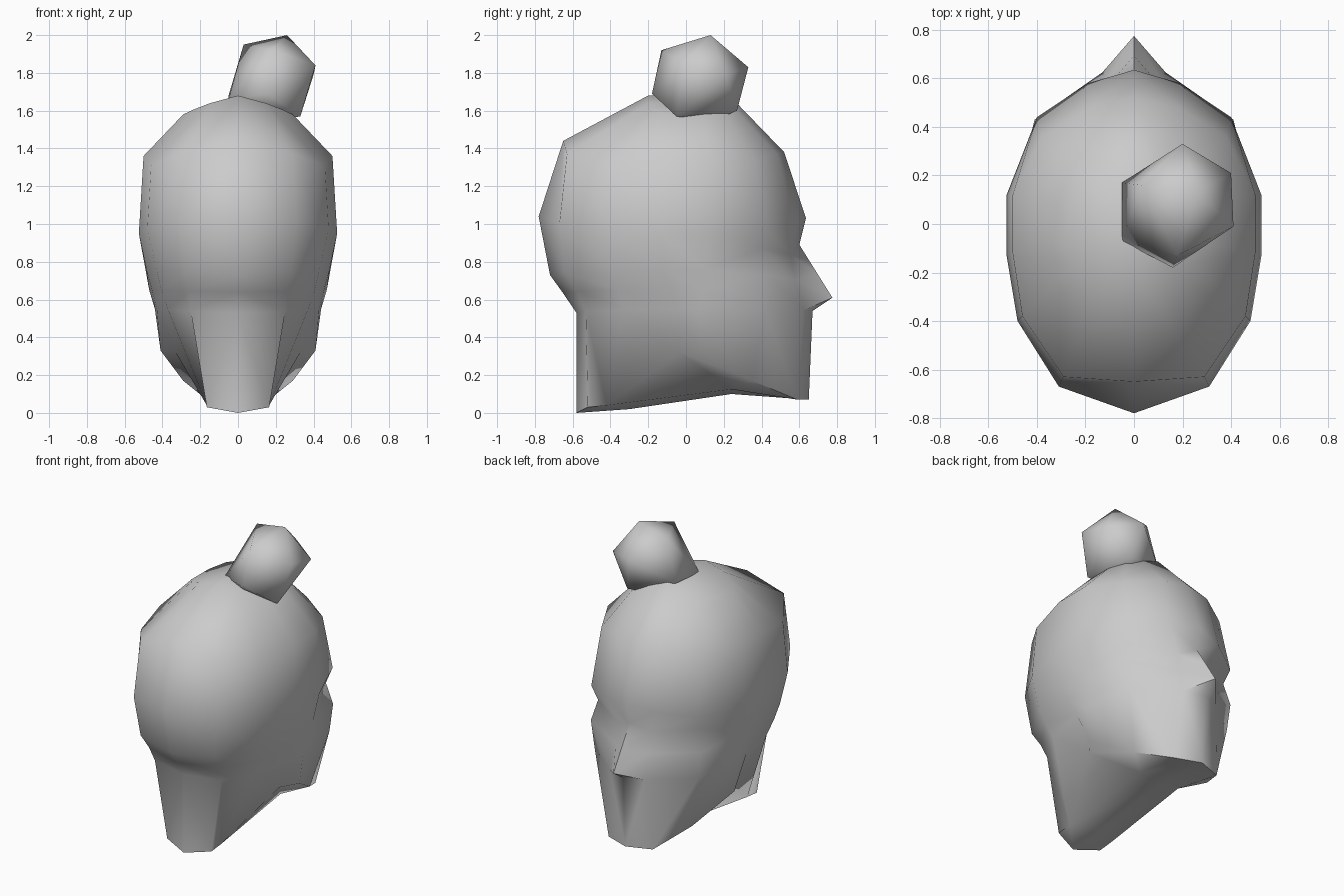
import bpy, bmesh, math

if "Cube" in bpy.data.objects:
    bpy.data.objects.remove(bpy.data.objects["Cube"])


def finish(name, bm, angle):
    bmesh.ops.recalc_face_normals(bm, faces=bm.faces[:])
    me = bpy.data.meshes.new(name)
    bm.to_mesh(me)
    bm.free()
    ob = bpy.data.objects.new(name, me)
    bpy.context.collection.objects.link(ob)
    bpy.ops.object.select_all(action='DESELECT')
    ob.select_set(True)
    bpy.context.view_layer.objects.active = ob
    bpy.ops.object.shade_smooth_by_angle(angle=math.radians(angle))
    return ob


# Half rings of the head, back centre to front centre: (z back, z side, z front), outline
# A third number in a point overrides its height
RINGS = [
    ((1.68, 1.58, 1.68), [(0, -.2), (.15, -.2), (.24, -.16), (.29, -.08), (.29, .1), (.23, .2), (.12, .23), (0, .23)]),
    ((1.44, 1.36, 1.38), [(0, -.65), (.29, -.63, 1.37), (.46, -.38, 1.31), (.5, -.12), (.5, .12), (.38, .36, 1.34), (.18, .48), (0, .52)]),
    ((1.04, .95, 1.03), [(0, -.78), (.31, -.67), (.48, -.4), (.525, -.13), (.525, .12), (.4, .44), (.19, .58), (0, .635)]),
    ((.73, .76, .89), [(0, -.72), (.28, -.64), (.43, -.39), (.485, -.13), (.49, .1), (.37, .41, .87), (.12, .555), (0, .6)]),
    ((.64, .65, .74), [(0, -.655), (.26, -.58), (.405, -.36), (.455, -.08), (.47, .09), (.41, .43, .73), (.12, .58), (0, .694)]),
    ((.53, .55, .54), [(0, -.58), (.25, -.53), (.37, -.33), (.43, -.03), (.44, .07), (.39, .42), (.13, .625), (0, .67)]),
]
bm = bmesh.new()
rings = []
for (zb, zs, zf), pts in RINGS:
    row = []
    for j, p in enumerate(pts):
        end = zb if j < 4 else zf
        t = (max(abs(j - 3.5) - .5, 0) / 3) ** 1.3
        z = p[2] if len(p) > 2 else zs + (end - zs) * t
        row.append(bm.verts.new((p[0], p[1], z)))
    rings.append(row)

# Crown, skull and face walls
bm.faces.new(rings[0])
for i, (a, b) in enumerate(zip(rings, rings[1:])):
    for j in range(7):
        if (i, j) != (4, 6):
            bm.faces.new((a[j], a[j + 1], b[j + 1], b[j]))

# Nose tip
mid, low = rings[4], rings[5]
tip = bm.verts.new((0, .775, .61))
for f in ((mid[6], mid[7], tip, low[6]), (tip, low[7], low[6])):
    bm.faces.new(f)

# Jaw
jaw = [bm.verts.new(p) for p in
       ((.41, .07, .33), (.29, .35, .17), (.165, .59, .07), (0, .65, .07))]
bm.faces.new((low[3], low[4], jaw[0]))
for k in range(3):
    bm.faces.new((low[k + 4], low[k + 5], jaw[k + 1], jaw[k]))

# Neck and throat
b0, b1, b2, b3, n, t1, t0 = [bm.verts.new(p) for p in
    ((0, -.58, 0), (.165, -.52, .03), (.165, -.42, .04), (0, -.3, .02),
     (.33, -.03, .32), (.15, .24, .125), (0, .24, .10))]
for f in ((low[0], low[1], b1, b0), (low[1], low[2], b2, b1), (low[2], low[3], n, b2),
          (low[3], jaw[0], n), (n, jaw[0], jaw[1], t1), (n, t1, b2),
          (b2, t1, t0, b3), (t1, jaw[1], jaw[2]), (t1, jaw[2], jaw[3], t0), (b0, b1, b2, b3)):
    bm.faces.new(f)
bmesh.ops.mirror(bm, geom=bm.verts[:] + bm.edges[:] + bm.faces[:], axis='X', merge_dist=.001)
bmesh.ops.remove_doubles(bm, verts=bm.verts[:], dist=.001)
finish("head", bm, 66)

# Hair bun: irregular faceted ball
bm = bmesh.new()
for p in ((.26, .13, 2), (.03, .16, 1.95), (.18, -.13, 1.92), (.2, .33, 1.83), (.4, .21, 1.79),
          (.41, -.01, 1.84), (.16, -.18, 1.69), (-.05, .17, 1.68), (-.05, -.07, 1.66),
          (.33, -.05, 1.57), (.25, .27, 1.6), (.15, .13, 1.54), (.08, -.06, 1.58)):
    bm.verts.new(p)
bmesh.ops.convex_hull(bm, input=bm.verts[:])
finish("hair_bun", bm, 75)
